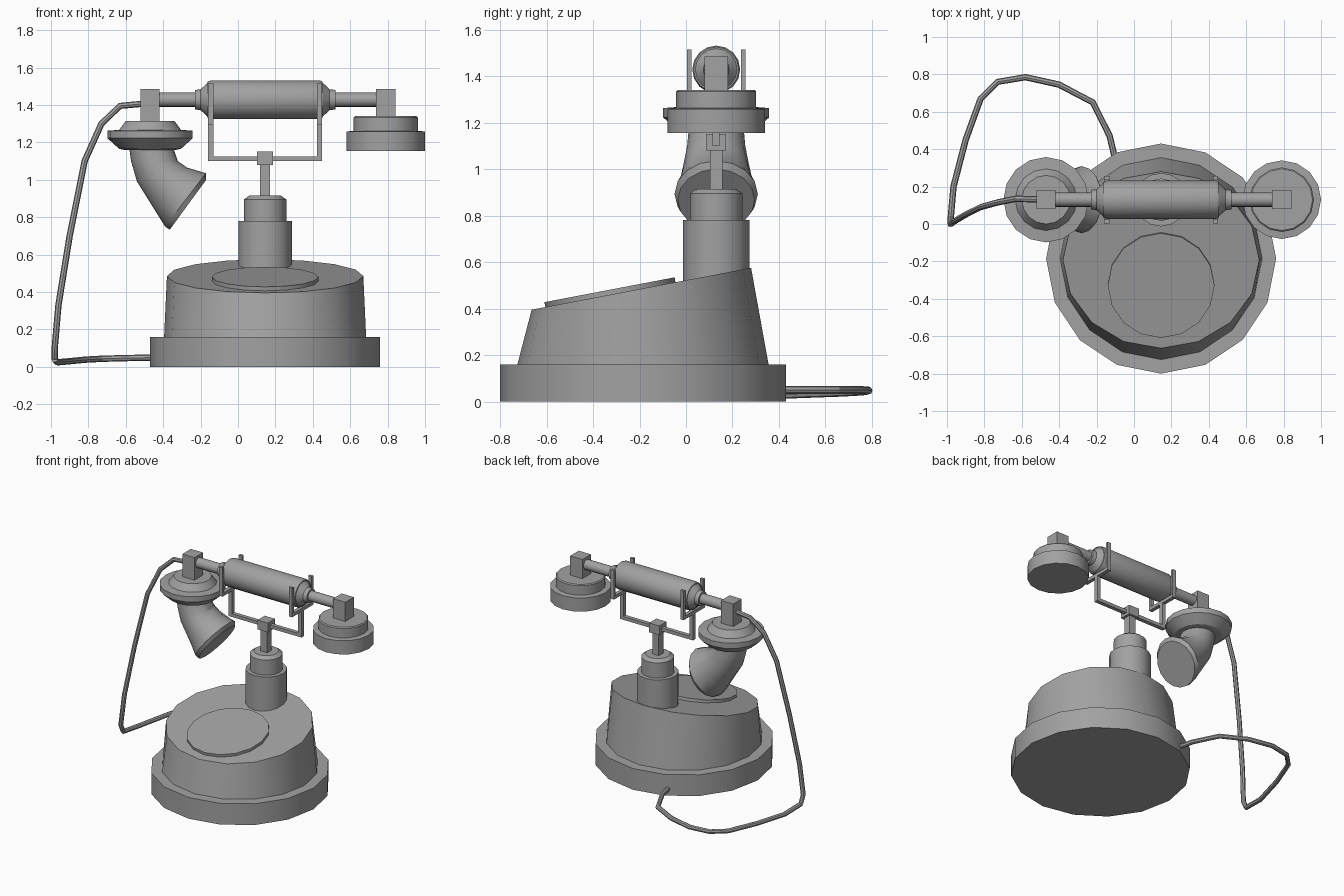
import bpy
import bmesh
from math import cos, sin, tau, radians
from mathutils import Vector

default = bpy.data.objects.get("Cube")
if default:
    bpy.data.objects.remove(default, do_unlink=True)

grey = bpy.data.materials.new("grey metal")
grey.use_nodes = True
colour = (0.36, 0.36, 0.36, 1)
grey.diffuse_color = colour
grey.node_tree.nodes["Principled BSDF"].inputs["Base Color"].default_value = colour

X, Y, Z = Vector((1, 0, 0)), Vector((0, 1, 0)), Vector((0, 0, 1))
CX, CY = 0.145, 0.13      # post and handset centre
AXIS = 1.428              # height of the handset axis


def finish(name, bm, smooth=True):
    bmesh.ops.recalc_face_normals(bm, faces=bm.faces)
    mesh = bpy.data.meshes.new(name)
    bm.to_mesh(mesh)
    bm.free()
    mesh.materials.append(grey)
    obj = bpy.data.objects.new(name, mesh)
    bpy.context.collection.objects.link(obj)
    if smooth:
        bpy.ops.object.select_all(action='DESELECT')
        obj.select_set(True)
        bpy.context.view_layer.objects.active = obj
        bpy.ops.object.shade_smooth_by_angle(angle=radians(30))
    return obj


def loft(name, rings, sides=16):
    """Skin elliptical rings, each given as (centre, first axis, second axis)."""
    bm = bmesh.new()
    loops = [[bm.verts.new(c + u * cos(tau * i / sides) + v * sin(tau * i / sides))
              for i in range(sides)] for c, u, v in rings]
    for a, b in zip(loops, loops[1:]):
        for i in range(sides):
            j = (i + 1) % sides
            bm.faces.new((a[i], a[j], b[j], b[i]))
    bm.faces.new(loops[0])
    bm.faces.new(loops[-1])
    return finish(name, bm)


def lathe(name, x, y, profile):
    """Turn a (radius, height) profile about a vertical axis."""
    return loft(name, [(Vector((x, y, z)), X * r, Y * r) for r, z in profile])


def box(name, low, high):
    low, high = Vector(low), Vector(high)
    bm = bmesh.new()
    bmesh.ops.create_cube(bm, size=1)
    for v in bm.verts:
        v.co = (low + high) / 2 + v.co * (high - low)
    return finish(name, bm, smooth=False)


# Base plinth and sloping body
BY = -0.185
lathe("base", CX, BY, [(0.615, 0), (0.615, 0.16)])
loft("body", [(Vector((CX, BY, 0.16)), X * 0.54, Y * 0.54),
              (Vector((CX, BY - 0.007, 0.485)), X * 0.525, Vector((0, 0.472, 0.09)))])

# Dial plate lying on the slope
slope = Vector((0, 0.28, 0.0534))
normal = X.cross(slope).normalized()
dial_at = Vector((CX, -0.325, 0.459))
loft("dial", [(dial_at + normal * h, X * 0.285, slope) for h in (-0.01, 0.022)])

# Post
lathe("post_lower", CX, CY, [(0.143, 0.48), (0.143, 0.78)])
lathe("post_upper", CX, CY, [(0.113, 0.77), (0.113, 0.895), (0.085, 0.915)])
box("post_stem", (CX - 0.027, CY - 0.027, 0.9), (CX + 0.027, CY + 0.027, 1.1))
box("post_block", (CX - 0.043, CY - 0.043, 1.08), (CX + 0.043, CY + 0.043, 1.15))

# Cradle: crossbar, uprights and forks
box("cradle_bar", (CX - 0.305, CY - 0.015, 1.1), (CX + 0.305, CY + 0.015, 1.125))
for side, s in (("left", 1), ("right", -1)):
    x = CX + s * 0.291
    box(f"cradle_upright_{side}", (x - 0.014, CY - 0.015, 1.1), (x + 0.014, CY + 0.015, 1.31))
    box(f"fork_bar_{side}", (x - 0.014, CY - 0.125, 1.295), (x + 0.014, CY + 0.125, 1.32))
    for end, t in (("front", -1), ("back", 1)):
        y = CY + t * 0.116
        box(f"fork_{end}_{side}", (x - 0.014, y - 0.01, 1.295), (x + 0.014, y + 0.01, 1.515))

# Handset grip, turned along x and mirrored about its middle
half = [(0.61, 0.038), (0.375, 0.038), (0.375, 0.052), (0.345, 0.056),
        (0.308, 0.09), (0.308, 0.097), (0.29, 0.103)]
grip = [(-d, r) for d, r in half] + [(d, r) for d, r in reversed(half)]
loft("handset_grip", [(Vector((CX + d, CY, AXIS)), Y * r, Z * r) for d, r in grip])

# End blocks
EAR, MOUTH = 0.79, -0.47
for name, x in (("ear_block", EAR), ("mouth_block", MOUTH)):
    box(name, (x - 0.051, CY - 0.051, 1.3), (x + 0.051, CY + 0.051, 1.485))

# Earpiece and mouthpiece collar
lathe("earpiece", EAR, CY, [(0.21, 1.155), (0.21, 1.258), (0.172, 1.262),
                            (0.172, 1.333), (0.165, 1.34)])
lathe("mouthpiece_collar", MOUTH, CY, [(0.14, 1.16), (0.165, 1.165), (0.228, 1.222),
                                       (0.228, 1.262), (0.165, 1.267), (0.13, 1.315)])

# Bent horn, from outer and inner outline points (x, z)
outer = [(-0.582, 1.17), (-0.572, 1.1), (-0.54, 0.99), (-0.44, 0.83), (-0.39, 0.75), (-0.365, 0.733)]
inner = [(-0.345, 1.17), (-0.322, 1.1), (-0.272, 1.065), (-0.205, 1.045), (-0.172, 1.035), (-0.17, 1.0)]
horn = []
for (ax, az), (bx, bz) in zip(outer, inner):
    a, b = Vector((ax, CY, az)), Vector((bx, CY, bz))
    u = (b - a) / 2
    horn.append(((a + b) / 2, u, Y * u.length))
loft("mouthpiece_horn", horn)

# Cord from the handset down to the back of the base
path = [(-0.47, 0.13, 1.41), (-0.63, 0.135, 1.395), (-0.73, 0.115, 1.3), (-0.82, 0.09, 1.1),
        (-0.9, 0.05, 0.7), (-0.96, 0.015, 0.33), (-0.98, 0, 0.1), (-0.98, 0.03, 0.04),
        (-0.965, 0.2, 0.024), (-0.9, 0.45, 0.03), (-0.82, 0.67, 0.038), (-0.73, 0.76, 0.043),
        (-0.58, 0.785, 0.047), (-0.4, 0.745, 0.05), (-0.22, 0.65, 0.05), (-0.13, 0.47, 0.05),
        (-0.09, 0.3, 0.05)]
points = [Vector(p) for p in path]
rings = []
for i, p in enumerate(points):
    t = (points[min(i + 1, len(points) - 1)] - points[max(i - 1, 0)]).normalized()
    # Side axis stays near the world y, then swings to vertical along the floor
    u = Vector((-0.6, 0.8, 0)) if i < 7 else Vector((0, 0, 1))
    if i >= 7:
        v = t.cross(u).normalized()
        u = v.cross(t).normalized()
    else:
        u = (Y - t * Y.dot(t)).normalized()
        v = t.cross(u).normalized()
    rings.append((p, u * 0.017, v * 0.017))
loft("cord_upper", rings[:7] + [(points[7], rings[6][1], rings[6][2])], sides=8)
loft("cord_lower", rings[7:], sides=8)
